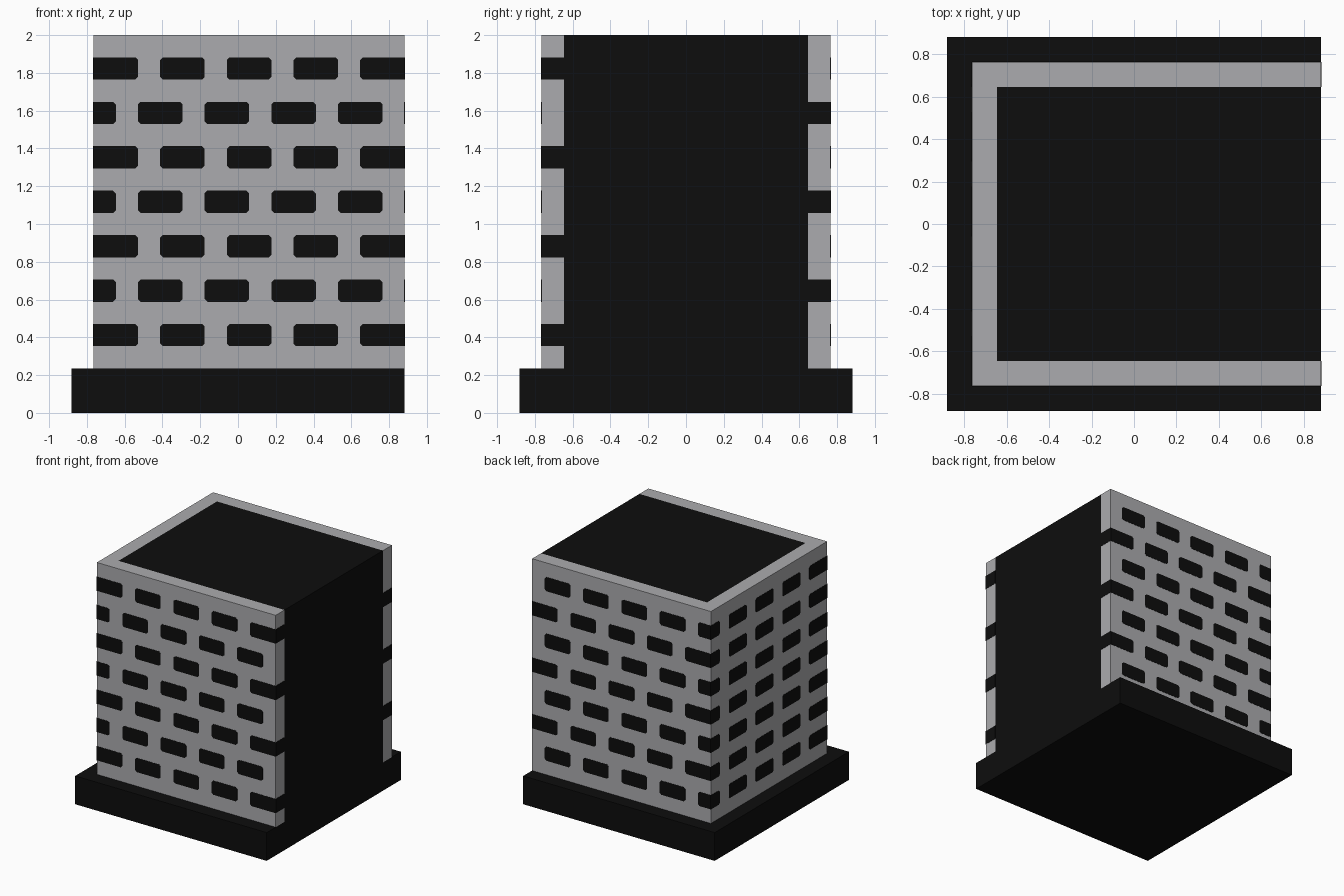
import bpy, bmesh
from mathutils import Vector

if "Cube" in bpy.data.objects:
    bpy.data.objects.remove(bpy.data.objects["Cube"])

U = 2 / 17                     # one brick course
X0, X1, Y = -6.5 * U, 7.5 * U, 6.5 * U
BASE, TOP = 2 * U, 17 * U
CUT = 0.014                    # clipped brick corners
T = 0.002                      # half thickness of the brick plates


def material(name, rgb):
    m = bpy.data.materials.new(name)
    m.diffuse_color = (*rgb, 1)
    m.use_nodes = True
    m.node_tree.nodes["Principled BSDF"].inputs["Base Color"].default_value = m.diffuse_color
    return m


black = material("black", (0.004, 0.004, 0.004))
grey = material("mortar grey", (0.41, 0.41, 0.425))


def finish(bm, name, mat):
    bmesh.ops.recalc_face_normals(bm, faces=bm.faces[:])
    me = bpy.data.meshes.new(name)
    bm.to_mesh(me)
    bm.free()
    me.materials.append(mat)
    ob = bpy.data.objects.new(name, me)
    bpy.context.collection.objects.link(ob)


def prism(bm, points, offset):
    face = bm.faces.new([bm.verts.new(p) for p in points])
    res = bmesh.ops.extrude_face_region(bm, geom=[face], use_keep_orig=True)
    verts = [g for g in res["geom"] if isinstance(g, bmesh.types.BMVert)]
    bmesh.ops.translate(bm, verts=verts, vec=offset)


def block(name, outline, z0, z1, mat):
    bm = bmesh.new()
    prism(bm, [(x, y, z0) for x, y in outline], Vector((0, 0, z1 - z0)))
    finish(bm, name, mat)


def rect(x0, x1, y):
    return [(x0, -y), (x1, -y), (x1, y), (x0, y)]


# base slab, solid core and the U-shaped mortar wall around it
block("base_slab", rect(-X1, X1, X1), 0, BASE, black)
block("core", rect(X0 + U, X1, Y - U), BASE, TOP, black)
block("mortar_wall", [(X0, -Y), (X1, -Y), (X1, -Y + U), (X0 + U, -Y + U),
                      (X0 + U, Y - U), (X1, Y - U), (X1, Y), (X0, Y)],
      BASE, TOP, grey)


def brick(bm, origin, along, normal, a, b, row, clip_a, clip_b):
    z0 = (3 + 2 * row) * U
    z1 = z0 + U
    ca, cb = CUT * clip_a, CUT * clip_b
    if ca:
        left = [(a + ca, z1), (a, z1 - ca), (a, z0 + ca), (a + ca, z0)]
    else:
        left = [(a, z1), (a, z0)]
    if cb:
        right = [(b - cb, z0), (b, z0 + cb), (b, z1 - cb), (b - cb, z1)]
    else:
        right = [(b, z0), (b, z1)]
    o, d, n = Vector(origin), Vector(along), Vector(normal)
    pts = [o + d * s + Vector((0, 0, z)) - n * T for s, z in left + right]
    prism(bm, pts, n * 2 * T)


def brick_face(name, origin, along, normal, length, half_rows):
    """Rows in half_rows begin with a half brick, the others with a full one."""
    bm = bmesh.new()
    for row in range(7):
        start = -1 if row in half_rows else 0
        while start < length:
            a, b = max(start, 0), min(start + 2, length)
            brick(bm, origin, along, normal, a * U, b * U, row, a > 0, b < length)
            start += 3
    finish(bm, name, black)


EVEN, ODD, ALL = (0, 2, 4, 6), (1, 3, 5), range(7)

# bricks on the three walls
brick_face("front_bricks", (X0, -Y, 0), (1, 0, 0), (0, -1, 0), 14, ODD)
brick_face("back_bricks", (X0, Y, 0), (1, 0, 0), (0, 1, 0), 14, EVEN)
brick_face("left_bricks", (X0, Y, 0), (0, -1, 0), (-1, 0, 0), 13, ALL)

# brick ends showing on the cut right side
bm = bmesh.new()
for y, rows in ((-Y, EVEN), (Y - U, ODD)):
    for r in rows:
        brick(bm, (X1, y, 0), (0, 1, 0), (1, 0, 0), 0, U, r, False, False)
finish(bm, "right_brick_ends", black)
